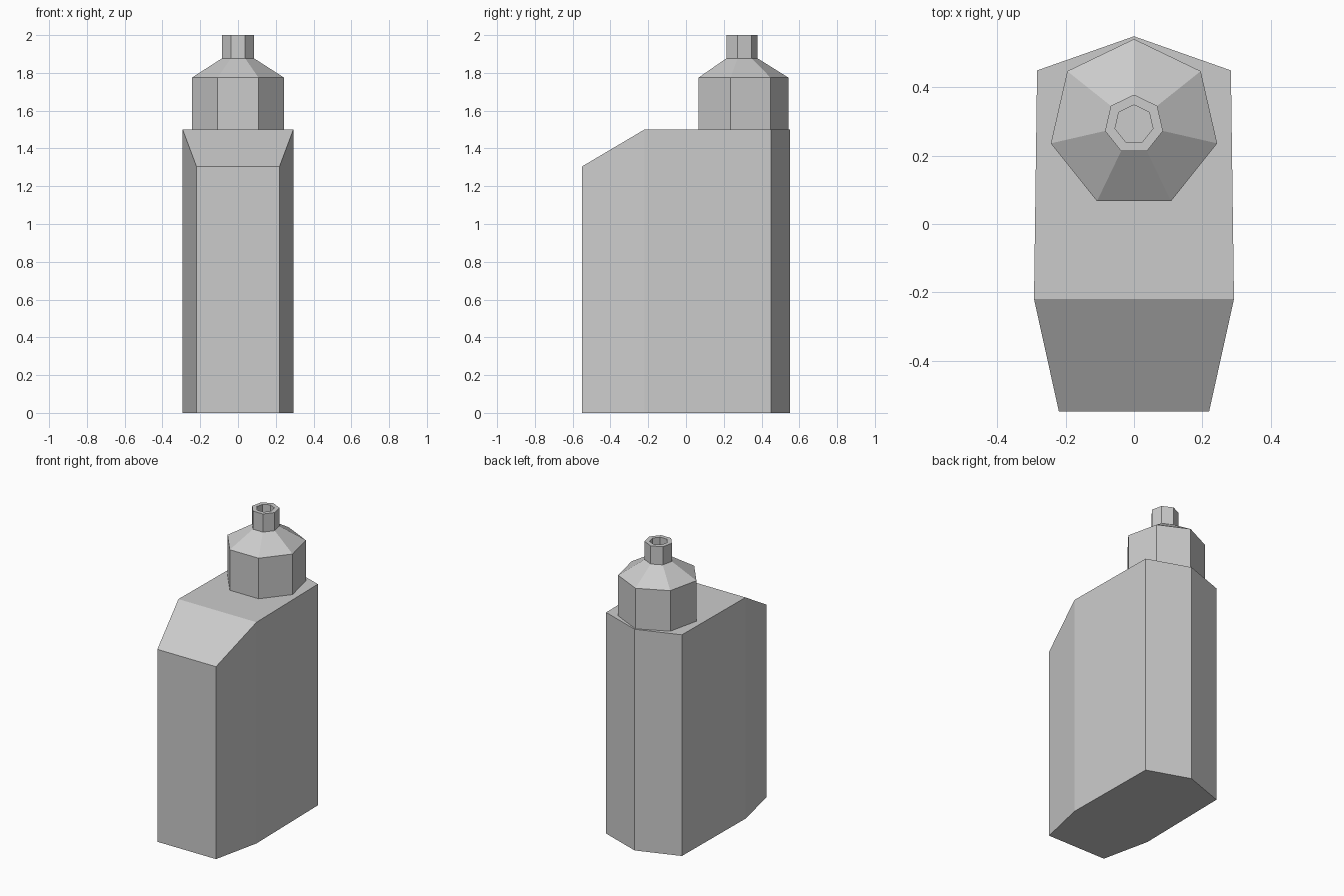
import bpy, bmesh
from math import sin, cos, tau
from mathutils import Vector

cube = bpy.data.objects.get("Cube")
if cube:
    bpy.data.objects.remove(cube, do_unlink=True)

grey = bpy.data.materials.new("plain_grey")
grey.use_nodes = True
colour = (0.6, 0.6, 0.6, 1)
grey.diffuse_color = colour
grey.node_tree.nodes["Principled BSDF"].inputs["Base Color"].default_value = colour


def finish(bm, name):
    bmesh.ops.recalc_face_normals(bm, faces=bm.faces)
    mesh = bpy.data.meshes.new(name)
    bm.to_mesh(mesh)
    bm.free()
    mesh.materials.append(grey)
    obj = bpy.data.objects.new(name, mesh)
    bpy.context.collection.objects.link(obj)
    return obj


def lathe(name, profile, sides, centre_y):
    """Turn a (radius, height) profile into a faceted closed solid."""
    bm = bmesh.new()
    rings = []
    for r, z in profile:
        angles = [tau * i / sides for i in range(sides)]
        rings.append([bm.verts.new((r * sin(a), centre_y + r * cos(a), z)) for a in angles])
    for low, high in zip(rings, rings[1:]):
        for i in range(sides):
            j = (i + 1) % sides
            bm.faces.new((low[i], low[j], high[j], high[i]))
    bm.faces.new(rings[0])
    bm.faces.new(rings[-1])
    return finish(bm, name)


# Bottle body: mirrored outline, extruded, with the front shoulder sliced off
half = [(0.22, -0.55), (0.293, -0.22), (0.284, 0.45)]
outline = half + [(0, 0.55)] + [(-x, y) for x, y in reversed(half)]
bm = bmesh.new()
base = bm.faces.new([bm.verts.new((x, y, 0)) for x, y in outline])
top = bmesh.ops.extrude_face_region(bm, geom=[base], use_keep_orig=True)["geom"]
for v in top:
    if isinstance(v, bmesh.types.BMVert):
        v.co.z = 1.5
low, high = Vector((0, -0.55, 1.305)), Vector((0, -0.2199, 1.5))
slope = high - low
cut = bmesh.ops.bisect_plane(bm, geom=bm.verts[:] + bm.edges[:] + bm.faces[:],
                             plane_co=low, plane_no=(0, -slope.z, slope.y),
                             clear_outer=True)["geom_cut"]
bmesh.ops.contextual_create(bm, geom=[e for e in cut if isinstance(e, bmesh.types.BMEdge)])
finish(bm, "bottle_body")

# Seven-sided cap with cone and hollow spout
lathe("cap_and_spout", [(0.25, 1.5), (0.25, 1.775), (0.087, 1.877), (0.087, 2.0),
                        (0.057, 2.0), (0.057, 1.88)], 7, 0.292)
